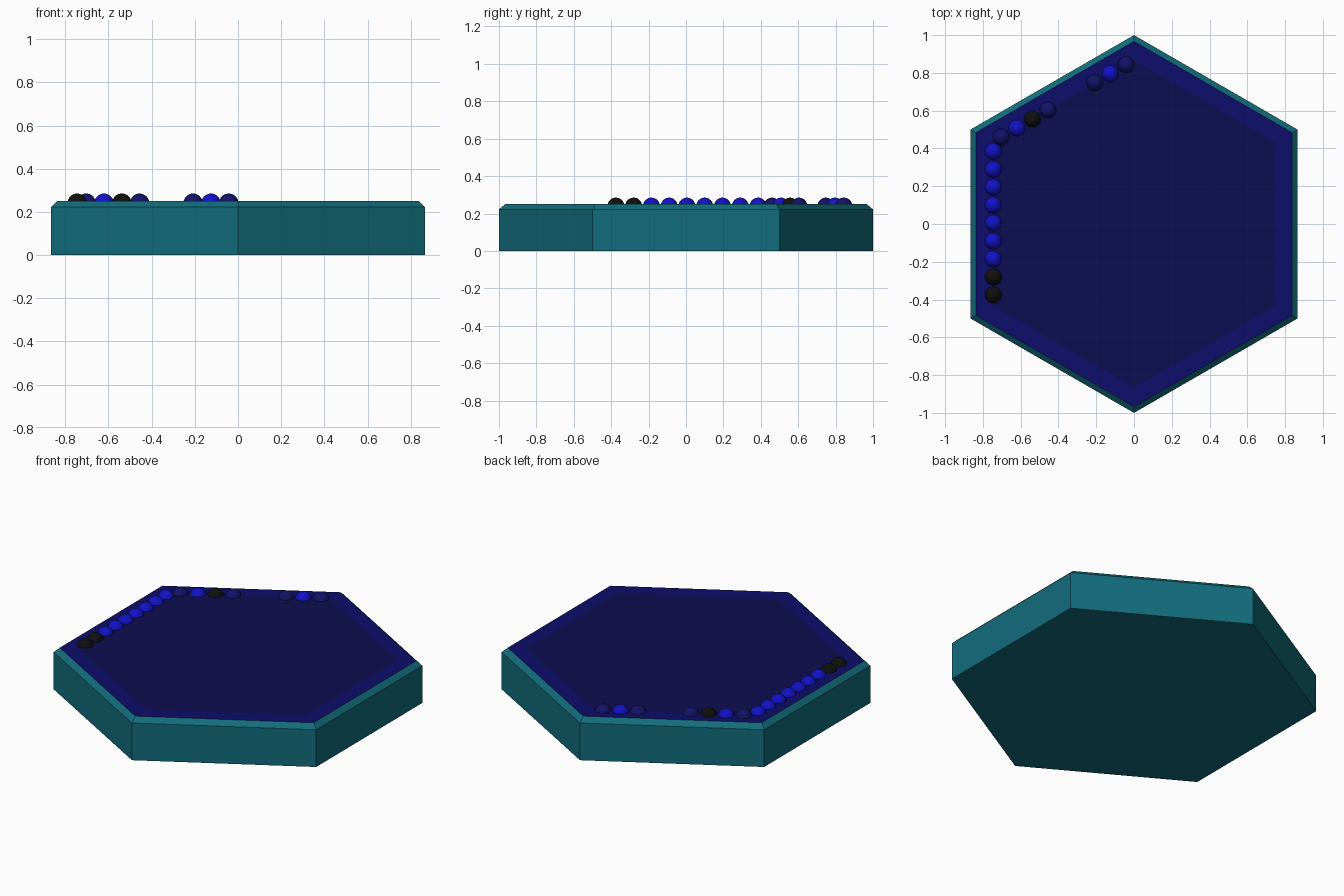
import bpy, bmesh, math

cube = bpy.data.objects.get("Cube")
if cube:
    bpy.data.objects.remove(cube, do_unlink=True)


def material(name, rgb):
    m = bpy.data.materials.new(name)
    m.use_nodes = True
    color = (*rgb, 1)
    m.diffuse_color = color
    m.node_tree.nodes["Principled BSDF"].inputs["Base Color"].default_value = color
    return m


teal = material("teal", (0.006, 0.15, 0.2))
rim_blue = material("rim blue", (0.004, 0.004, 0.15))
deep_navy = material("deep navy", (0.004, 0.004, 0.085))
bright_blue = material("bright blue", (0.006, 0.006, 0.56))
bead_navy = material("bead navy", (0.006, 0.006, 0.14))
black = material("black", (0.005, 0.005, 0.005))


def link(name, bm, mats):
    me = bpy.data.meshes.new(name)
    bm.to_mesh(me)
    bm.free()
    for m in mats:
        me.materials.append(m)
    ob = bpy.data.objects.new(name, me)
    bpy.context.collection.objects.link(ob)
    return ob


# Hexagonal slab: bottom, wall, chamfer, rim and centre panel
bm = bmesh.new()
rings = []
for radius, z in [(1, 0), (1, 0.222), (0.967, 0.25), (0.866, 0.25)]:
    angles = [math.radians(30 + 60 * i) for i in range(6)]
    rings.append([bm.verts.new((radius * math.cos(a), radius * math.sin(a), z)) for a in angles])
bm.faces.new(reversed(rings[0]))
for level in range(3):
    lo, hi = rings[level], rings[level + 1]
    for i in range(6):
        j = (i + 1) % 6
        f = bm.faces.new((lo[i], lo[j], hi[j], hi[i]))
        f.material_index = 1 if level == 2 else 0
bm.faces.new(rings[-1]).material_index = 2
link("hexagon_slab", bm, [teal, rim_blue, deep_navy])


# Beads half sunk into the rim
def bead(name, x, y, mat):
    bm = bmesh.new()
    bmesh.ops.create_uvsphere(bm, u_segments=24, v_segments=16, radius=0.045)
    for f in bm.faces:
        f.smooth = True
    link(name, bm, [mat]).location = (x, y, 0.24)


# Straight row along the right edge
for i in range(9):
    bead(f"side_bead_{i + 1}", -0.745, 0.385 - 0.095 * i, bright_blue if i < 7 else black)

# Row along the back right edge, with a gap
back_row = [bead_navy, bright_blue, black, bead_navy, None, None,
            bead_navy, bright_blue, bead_navy]
for i, mat in enumerate(back_row):
    if mat:
        bead(f"back_bead_{i + 1}", -0.703 + 0.0825 * i, 0.46 + 0.048 * i, mat)
